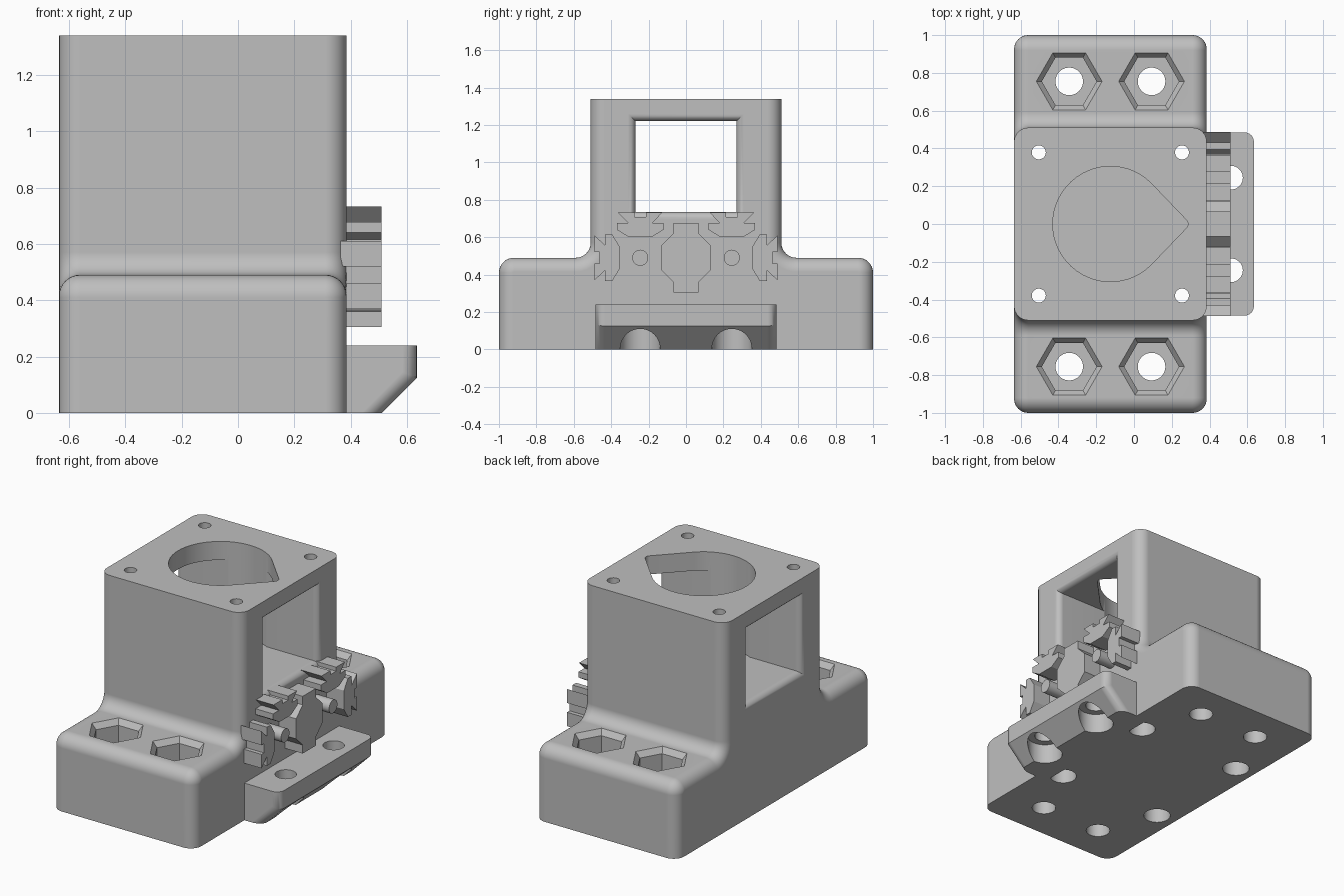
import bpy, bmesh
from math import sin, cos, pi, radians
from mathutils import Vector

if "Cube" in bpy.data.objects:
    bpy.data.objects.remove(bpy.data.objects["Cube"])

grey = bpy.data.materials.new("plain grey")
grey.use_nodes = True
GREY = (0.52, 0.52, 0.52, 1)
grey.diffuse_color = GREY
grey.node_tree.nodes["Principled BSDF"].inputs["Base Color"].default_value = GREY

LEFT, RIGHT, MID = -0.635, 0.385, -0.125
BASE_TOP, TOP, TOWER = 0.49, 1.34, 0.51
FLOOR, LINTEL, JAMB = 0.735, 1.22, 0.27


def loft(name, rings):
    """Closed solid through a list of equal-length point rings."""
    bm = bmesh.new()
    loops = [[bm.verts.new(p) for p in ring] for ring in rings]
    for a, b in zip(loops, loops[1:]):
        for i in range(len(a)):
            j = (i + 1) % len(a)
            bm.faces.new((a[i], a[j], b[j], b[i]))
    bm.faces.new(loops[0][::-1])
    bm.faces.new(loops[-1])
    bmesh.ops.recalc_face_normals(bm, faces=bm.faces)
    mesh = bpy.data.meshes.new(name)
    bm.to_mesh(mesh)
    bm.free()
    mesh.materials.append(grey)
    obj = bpy.data.objects.new(name, mesh)
    bpy.context.collection.objects.link(obj)
    return obj


def prism_x(name, points, x0, x1):
    return loft(name, [[(x, y, z) for y, z in points] for x in (x0, x1)])


def column(name, x, y, levels, sides=40):
    """Upright stack of round or hexagonal sections: (z, radius)."""
    turn = [2 * pi * i / sides for i in range(sides)]
    return loft(name, [[(x + r * cos(t), y + r * sin(t), z) for t in turn] for z, r in levels])


def arc(cy, cz, r, a0, a1, n=8):
    angles = [radians(a0 + (a1 - a0) * i / n) for i in range(n + 1)]
    return [(cy + r * cos(a), cz + r * sin(a)) for a in angles]


def rounded_ends(r, n=8):
    """(x, inset) stations that round both end edges of a part spanning the body."""
    quarter = [(r - r * cos(t), r - r * sin(t)) for t in (pi / 2 * i / n for i in range(n + 1))]
    return [(LEFT + d, s) for d, s in quarter] + [(RIGHT - d, s) for d, s in reversed(quarter)]


def carve(obj, cutters):
    for c in cutters:
        c.hide_render = True
        m = obj.modifiers.new("cut", 'BOOLEAN')
        m.operation, m.solver, m.object = 'DIFFERENCE', 'EXACT', c
    dg = bpy.context.evaluated_depsgraph_get()
    mesh = bpy.data.meshes.new_from_object(obj.evaluated_get(dg))
    obj.modifiers.clear()
    obj.data = mesh
    for c in cutters:
        bpy.data.objects.remove(c)


def smooth(obj):
    bpy.ops.object.select_all(action='DESELECT')
    obj.select_set(True)
    bpy.context.view_layer.objects.active = obj
    bpy.ops.object.shade_smooth_by_angle(angle=radians(30))
    m = obj.modifiers.new("flat normals", 'WEIGHTED_NORMAL')
    m.keep_sharp = True


# Body: stepped profile with fillets, rounded toward both x ends
def body_ring(x, inset, r=0.08):
    half = [(1 - inset, 0)]
    half += arc(1 - r, BASE_TOP - r, r - inset, 0, 90)
    half += arc(TOWER + r, BASE_TOP + r, r + inset, 270, 180)
    half.append((TOWER - inset, TOP))
    outline = half + [(-y, z) for y, z in reversed(half)]
    return [(x, y, z) for y, z in outline]


body = loft("body", [body_ring(x, s) for x, s in rounded_ends(0.075)])


# Window through the tower with eased edges
def window_ring(x, s):
    y, lo, hi = JAMB + s, FLOOR - s, LINTEL + s
    return [(x, -y, lo), (x, y, lo), (x, y, hi), (x, -y, hi)]


EASE = 0.04
stations = [(LEFT - 0.1, EASE)] + rounded_ends(EASE, 5) + [(RIGHT + 0.1, EASE)]
cutters = [loft("window_cutter", [window_ring(x, s) for x, s in stations])]

# Teardrop shaft opening down to the window floor
drop = arc(MID, 0, 0.305, 45, 315, 40) + arc(0.256, 0, 0.03, -45, 45, 6)
cutters.append(loft("teardrop_cutter", [[(x, y, z) for x, y in drop] for z in (FLOOR, TOP + 0.1)]))

# Tower screw holes with counterbores, and base bolt holes with nut pockets
for sx in (-1, 1):
    for sy in (-1, 1):
        x, y = MID + sx * 0.379, sy * 0.379
        cutters.append(column("screw_cutter", x, y, [(-0.1, 0.082), (0.35, 0.082), (0.351, 0.037), (1.5, 0.037)]))
        x, y = MID + sx * 0.218, sy * 0.755
        cutters.append(column("bolt_cutter", x, y, [(-0.1, 0.073), (0.6, 0.073)]))
        cutters.append(column("nut_cutter", x, y, [(0.25, 0.145), (0.455, 0.145), (0.49, 0.174), (0.6, 0.174)], 6))
carve(body, cutters)
smooth(body)

# Mounting flange with sloped underside and rounded outer corners
side = [(0.3, 0), (0.51, 0), (0.635, 0.125), (0.635, 0.24), (0.3, 0.24)]
flange = loft("flange", [[(x, y, z) for x, z in side] for y in (-0.485, 0.485)])
bm = bmesh.new()
bm.from_mesh(flange.data)
corners = []
for e in bm.edges:
    a, b = (v.co for v in e.verts)
    if abs(a.y - b.y) < 0.01 and abs(a.z - b.z) > 0.05 and (a.x + b.x) / 2 > 0.5:
        corners.append(e)
bmesh.ops.bevel(bm, geom=corners, offset=0.05, segments=6, profile=0.5, affect='EDGES')
bm.to_mesh(flange.data)
bm.free()
carve(flange, [column("flange_cutter", 0.513, y, [(-0.1, 0.107), (0.13, 0.107), (0.131, 0.063), (0.4, 0.063)])
               for y in (-0.245, 0.245)])
smooth(flange)

# Rail keys: slot-filling blocks around two rods
KEY_Y, KEY_Z, KEY_IN, KEY_OUT = 0.245, 0.49, 0.33, 0.51
# Half outline of one key as (distance from rod, sideways offset)
key_half = [(0.11, 0.06), (0.15, 0.125), (0.187, 0.125), (0.187, 0.065),
            (0.243, 0.12), (0.243, 0.03), (0.217, 0.03)]
key = key_half + [(d, -o) for d, o in reversed(key_half)]
core_half = [(0.067, 0.185), (0.067, 0.13), (0.133, 0.065)]
core_half += [(y, -z) for y, z in reversed(core_half)]
core = core_half + [(-y, -z) for y, z in core_half]

prism_x("centre_key", [(y, KEY_Z + z) for y, z in core], KEY_IN, KEY_OUT)
for s, label in ((-1, "right"), (1, "left")):
    prism_x(label + "_side_key", [(s * (KEY_Y + d), KEY_Z + o) for d, o in key], KEY_IN, KEY_OUT)
    prism_x(label + "_top_key", [(s * KEY_Y + o, KEY_Z + d) for d, o in key], KEY_IN, KEY_OUT)
    rod = prism_x(label + "_rod", arc(s * KEY_Y, KEY_Z, 0.043, 0, 345, 23), KEY_IN, KEY_OUT)
    smooth(rod)
